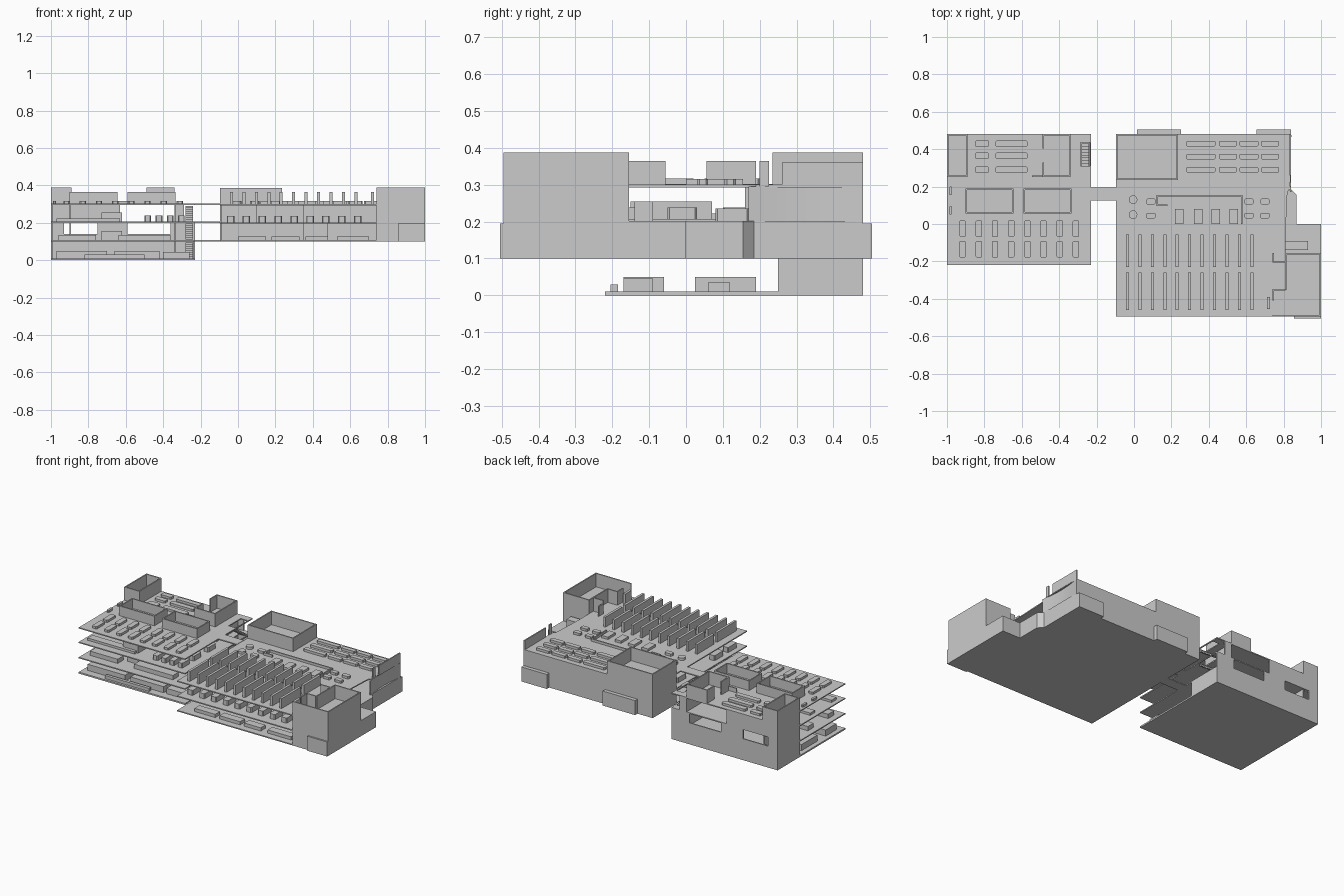
import bpy, bmesh, math

T = 0.007  # slab thickness
W = 0.008  # wall thickness


def add_prism(bm, pts, z0, z1):
    lo = [bm.verts.new((x, y, z0)) for x, y in pts]
    hi = [bm.verts.new((x, y, z1)) for x, y in pts]
    bm.faces.new(lo[::-1])
    bm.faces.new(hi)
    n = len(pts)
    for i in range(n):
        j = (i + 1) % n
        bm.faces.new((lo[i], lo[j], hi[j], hi[i]))


def finish(name, bm):
    bmesh.ops.recalc_face_normals(bm, faces=bm.faces)
    me = bpy.data.meshes.new(name)
    bm.to_mesh(me)
    bm.free()
    ob = bpy.data.objects.new(name, me)
    bpy.context.collection.objects.link(ob)
    return ob


def rect(x0, x1, y0, y1, c=0):
    if not c:
        return [(x0, y0), (x1, y0), (x1, y1), (x0, y1)]
    return [(x0 + c, y0), (x1 - c, y0), (x1, y0 + c), (x1, y1 - c),
            (x1 - c, y1), (x0 + c, y1), (x0, y1 - c), (x0, y0 + c)]


def boxes(name, items, chamfer=0):
    """Each item: x0, x1, y0, y1, z0, z1."""
    bm = bmesh.new()
    for x0, x1, y0, y1, z0, z1 in items:
        add_prism(bm, rect(x0, x1, y0, y1, chamfer), z0, z1)
    return finish(name, bm)


def prism(name, pts, z0, z1):
    bm = bmesh.new()
    add_prism(bm, pts, z0, z1)
    return finish(name, bm)


def ring(x0, x1, y0, y1, z0, z1, t=W):
    return [(x0, x1, y0, y0 + t, z0, z1), (x0, x1, y1 - t, y1, z0, z1),
            (x0, x0 + t, y0 + t, y1 - t, z0, z1), (x1 - t, x1, y0 + t, y1 - t, z0, z1)]


# ---------------- left block ----------------
L0, L1, LF, LB = -1.0, -0.23, -0.22, 0.48
boxes("left_ground_slab", [(L0, L1, LF, LB, 0, 0.01)])
for n, z in enumerate((0.1, 0.2, 0.295)):
    # floor with stairwell hole, and bridge to the other block
    boxes(f"left_floor_{n + 1}", [
        (L0, -0.285, LF, LB, z, z + T), (-0.285, L1, LF, 0.31, z, z + T),
        (-0.285, L1, 0.435, LB, z, z + T), (-0.236, L1, 0.31, 0.435, z, z + T)])
    boxes(f"bridge_{n + 1}", [(L1, -0.095, 0.125, 0.195, z, z + T)])
    # sloping stair flight with landing
    bm = bmesh.new()
    zb = max(z - 0.09, 0.01)
    steps = 8
    for i in range(steps):
        y = 0.43 - 0.12 * i / steps
        add_prism(bm, rect(-0.28, -0.24, y - 0.015, y),
                  zb + 0.085 * i / steps, zb + 0.085 * (i + 1) / steps)
    finish(f"stair_flight_{n + 1}", bm)

# back wall with window openings, and side walls
boxes("left_back_wall", [
    (L0, L1, LB - W, LB, 0.01, 0.14),
    (L0, -0.93, LB - W, LB, 0.14, 0.2), (-0.75, -0.59, LB - W, LB, 0.14, 0.2),
    (-0.36, L1, LB - W, LB, 0.14, 0.2),
    (L0, -0.63, LB - W, LB, 0.2, 0.295), (-0.34, -0.29, LB - W, LB, 0.2, 0.295)])
boxes("left_side_walls", [
    (L0, L0 + W, 0.25, LB - W, 0.01, 0.295),
    (L1 - W, L1, 0.25, LB - W, 0.01, 0.1),
    (-0.34, -0.332, 0.25, LB - W, 0.01, 0.295),
    (-0.9, -0.892, 0.25, LB - W, 0.1, 0.295)])

# roof rooms and open trays
Z = 0.3
boxes("left_corner_room", ring(L0, -0.89, 0.25, LB, Z, 0.388))
boxes("left_middle_room", [
    (-0.49, -0.34, LB - W, LB, Z, 0.388), (-0.34 - W, -0.34, 0.25, LB, Z, 0.388),
    (-0.49, -0.34, 0.25, 0.25 + W, Z, 0.388), (-0.49, -0.49 + W, 0.405, LB, Z, 0.388),
    (-0.49, -0.49 + W, 0.25, 0.33, Z, 0.388), (-0.545, -0.49, 0.25, 0.258, Z, 0.33)])
for n, x in enumerate((-0.9, -0.59)):
    boxes(f"left_tray_room_{n + 1}", ring(x, x + 0.255, 0.055, 0.19, Z, 0.365))

# roof desks
boxes("left_front_desks", [
    (-0.933 + 0.0865 * i, -0.899 + 0.0865 * i, y, y + 0.09, Z, 0.317)
    for i in range(8) for y in (-0.18, -0.07)], 0.006)
boxes("left_back_desks", [
    (a, b, y - 0.017, y + 0.017, Z, 0.317)
    for a, b in ((-0.85, -0.775), (-0.74, -0.57)) for y in (0.43, 0.365, 0.29)], 0.006)
boxes("left_side_seats", [(-0.988, -0.973, y, y + 0.045, Z, 0.317) for y in (0.05, 0.155)], 0.004)

# furniture on the lower floors
boxes("ground_counters", [
    (a, b, y0, y1, 0.01, 0.05)
    for a, b in ((-0.97, -0.70), (-0.66, -0.42)) for y0, y1 in ((-0.17, -0.06), (0.025, 0.19))])
boxes("ground_benches", [(-0.82, -0.5, -0.205, -0.185, 0.01, 0.03),
                         (-0.4, -0.26, -0.17, -0.09, 0.01, 0.045),
                         (-0.36, -0.26, 0.06, 0.12, 0.01, 0.035)])
boxes("first_floor_counters", [
    (a, b, y, y + 0.06, 0.107, 0.135)
    for a, b in ((-0.96, -0.76), (-0.64, -0.36)) for y in (-0.16, 0.05, 0.2)])
boxes("second_floor_counters", [(-0.97, -0.63, y, y + 0.05, 0.207, 0.222) for y in (-0.17, 0.05)])
boxes("second_floor_desks", [
    (-0.5 + 0.06 * i, -0.465 + 0.06 * i, y, y + 0.08, 0.207, 0.238)
    for i in range(4) for y in (-0.17, -0.05, 0.1)], 0.005)
boxes("lower_partitions", [(-0.73, -0.62, -0.1, 0, 0.107, 0.155),
                           (-0.73, -0.62, -0.15, 0.07, 0.207, 0.255)])

# ---------------- right block ----------------
R0, RB, RF = -0.095, 0.48, -0.495
low = [(R0, RF), (1, RF), (1, 0), (0.87, 0), (0.87, 0.155), (0.84, 0.185), (0.84, RB), (R0, RB)]
top = [(R0, RF), (0.81, RF), (0.81, -0.05), (0.82, 0.17), (0.835, 0.19), (0.84, RB), (R0, RB)]
prism("right_floor_1", low, 0.1, 0.1 + T)
prism("right_floor_2", low, 0.195, 0.195 + T)
prism("right_floor_3", top, 0.293, 0.3)

# outer walls
boxes("right_back_wall", [(R0, 0.84, RB - W, RB, 0.1, 0.295),
                          (R0, R0 + W, 0.235, RB, 0.1, 0.295)])
boxes("back_bays", [(0.015, 0.25, RB, 0.505, 0.1, 0.195), (0.655, 0.84, RB, 0.505, 0.1, 0.195)])
boxes("lower_side_walls", [
    (1 - W, 1, RF, 0, 0.1, 0.195), (0.87, 1, -W, 0, 0.1, 0.195),
    (0.87 - W, 0.87, 0, 0.155, 0.1, 0.195), (0.84 - W, 0.84, 0.185, RB, 0.1, 0.195)])
prism("lower_corner_wall", [(0.862, 0.155), (0.87, 0.155), (0.84, 0.185), (0.832, 0.185)], 0.1, 0.195)

# gently curved upper side wall
outer = [(0.842 - 0.014 * math.sin(math.pi * i / 12), 0.17 + 0.305 * i / 12) for i in range(13)]
inner = [(x - W, y) for x, y in reversed(outer)]
curve_wall = prism("curved_side_wall", outer + inner, 0.195, 0.295)
for p in curve_wall.data.polygons:
    p.use_smooth = len(p.vertices) == 4
curve_wall.data.set_sharp_from_angle(angle=math.radians(30))
boxes("roof_side_screen", [(0.832, 0.84, 0.2, 0.225, 0.295, 0.365), (0.832, 0.84, 0.26, RB, 0.295, 0.36)])

# corner tower, open on top
boxes("tower_walls", [
    (0.74, 1, RF, RF + W, 0.1, 0.388), (1 - W, 1, RF, -0.155, 0.195, 0.388),
    (0.81, 1, -0.155 - W, -0.155, 0.195, 0.388), (0.81, 0.81 + W, -0.35, -0.155, 0.195, 0.388),
    (0.74, 0.81, -0.205, -0.197, 0.3, 0.388), (0.74, 0.81, -0.355, -0.347, 0.3, 0.388),
    (0.74, 0.748, -0.41, -0.35, 0.3, 0.388), (0.74, 0.748, -0.2, -0.155, 0.3, 0.365)])
boxes("tower_floor", [(0.81, 1, RF, -0.155, 0.293, 0.3)])
boxes("tower_porch", [(0.855, 1, -0.505, RF, 0.1, 0.195)])
boxes("tower_side_unit", [(0.81, 0.93, -0.14, -0.09, 0.2, 0.255)])

# large open roof room
boxes("right_roof_room", ring(R0, 0.235, 0.235, RB, Z, 0.387))

# tall shelf rows
shelves = [(-0.043 + 0.0665 * i, -0.027 + 0.0665 * i, y0, y1, Z, 0.365)
           for i in range(11) for y0, y1 in ((-0.23, -0.055), (-0.46, -0.26))]
shelves += [(0.712, 0.728, -0.455, -0.39, Z, 0.365)]
boxes("shelf_rows", shelves)

# roof desks, reading tables, counter
boxes("right_back_desks", [
    (a, b, y - 0.015, y + 0.015, Z, 0.316)
    for a, b in ((0.28, 0.435), (0.455, 0.55), (0.565, 0.665), (0.68, 0.775))
    for y in (0.43, 0.36, 0.29)], 0.005)
boxes("reading_tables", [
    (x - 0.025, x + 0.025, y - 0.015, y + 0.015, Z, 0.316)
    for x in (0.09, 0.615, 0.7) for y in (0.045, 0.12)], 0.006)
boxes("roof_counter", [
    (0.12, 0.58, 0.147, 0.155, Z, 0.316), (0.12, 0.128, 0.1, 0.147, Z, 0.316),
    (0.572, 0.58, 0, 0.147, Z, 0.316), (0.12, 0.18, 0.095, 0.103, Z, 0.316)]
    + [(x, x + 0.045, 0, 0.08, Z, 0.316) for x in (0.22, 0.32, 0.415, 0.51)])
bm = bmesh.new()
for y in (0.05, 0.13):
    add_prism(bm, [(-0.005 + 0.023 * math.cos(a * math.pi / 8), y + 0.023 * math.sin(a * math.pi / 8))
                   for a in range(16)], Z, 0.316)
finish("round_tables", bm)

# furniture on the right lower floors
boxes("right_middle_desks", [
    (-0.06 + 0.085 * i, -0.02 + 0.085 * i, y, y + 0.09, 0.202, 0.235)
    for i in range(9) for y in (-0.44, -0.3, 0.08, 0.27)], 0.005)
boxes("right_lower_counters", [
    (a, b, y, y + 0.05, 0.107, 0.128)
    for a, b in ((0.0, 0.15), (0.18, 0.33), (0.36, 0.48), (0.53, 0.7))
    for y in (-0.45, -0.3, -0.15, 0.1)])
boxes("right_inner_blocks", [(0.35, 0.48, 0.16, 0.3, 0.107, 0.195), (0.1, 0.35, 0.16, 0.3, 0.202, 0.293)])
